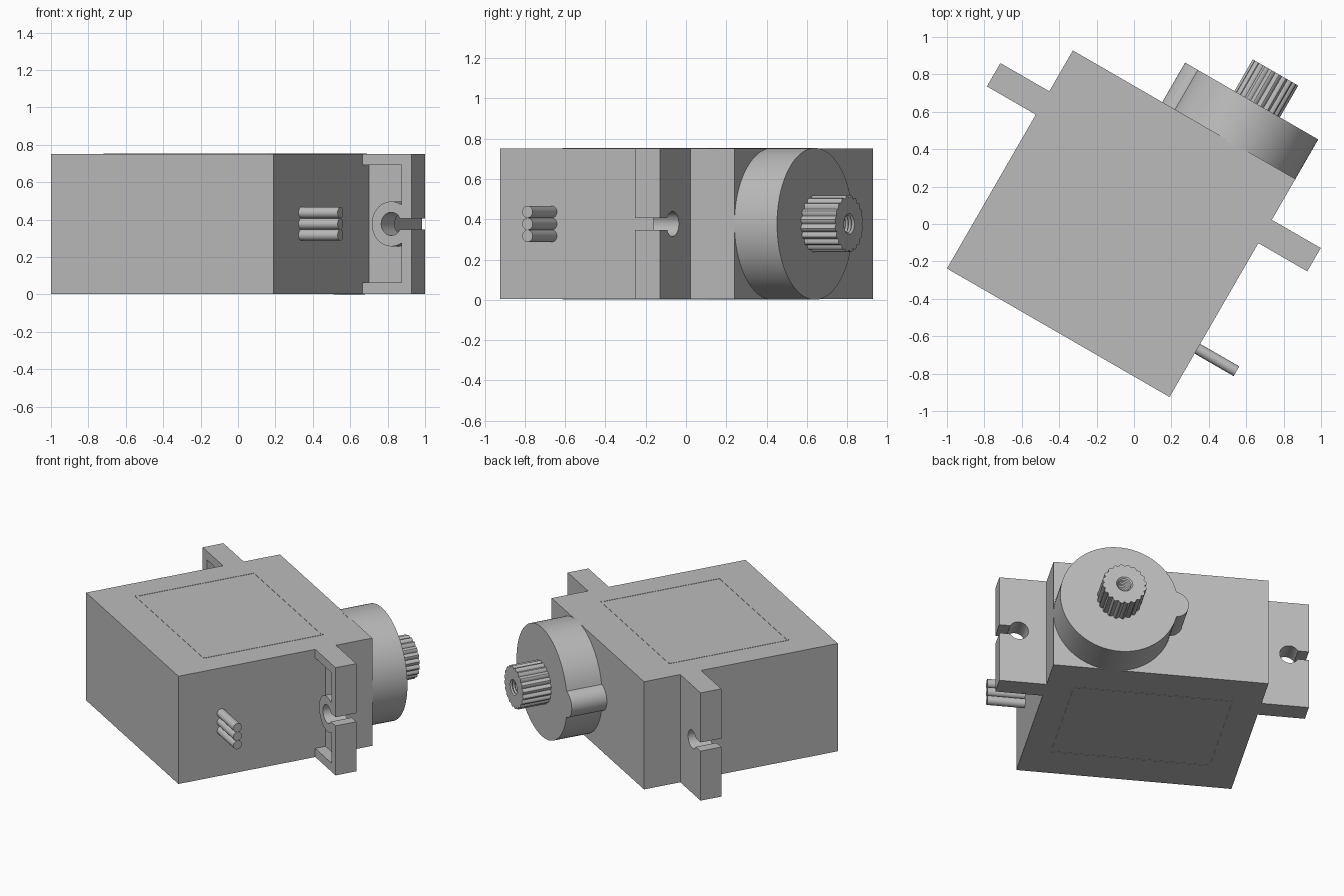
import bpy, bmesh
from math import sin, cos, pi, radians, acos
from mathutils import Matrix, Vector

if "Cube" in bpy.data.objects:
    bpy.data.objects.remove(bpy.data.objects["Cube"])

grey = bpy.data.materials.new("plain grey")
grey.use_nodes = True
colour = (0.5, 0.5, 0.5, 1)
grey.diffuse_color = colour
grey.node_tree.nodes["Principled BSDF"].inputs["Base Color"].default_value = colour

TURN = Matrix.Rotation(radians(-30), 4, 'Z')   # whole servo sits turned on the ground
MID = 0.377                                    # half height
LEFT, RIGHT, REAR, FACE = -0.747, 0.627, -0.706, 0.64
CENTRE = (LEFT + RIGHT) / 2


def extrude(name, outline, axis, start, end):
    """Extrude a 2D outline along x, y or z; other two coordinates come from the outline."""
    bm = bmesh.new()
    verts = []
    for p in outline:
        co = list(p)
        co.insert(axis, start)
        verts.append(bm.verts.new(co))
    face = bm.faces.new(verts)
    out = bmesh.ops.extrude_face_region(bm, geom=[face])
    step = Vector((0, 0, 0))
    step[axis] = end - start
    bmesh.ops.translate(bm, vec=step,
                        verts=[g for g in out["geom"] if isinstance(g, bmesh.types.BMVert)])
    bmesh.ops.recalc_face_normals(bm, faces=bm.faces)
    bm.transform(TURN)
    mesh = bpy.data.meshes.new(name)
    bm.to_mesh(mesh)
    bm.free()
    mesh.materials.append(grey)
    obj = bpy.data.objects.new(name, mesh)
    bpy.context.collection.objects.link(obj)
    return obj


def activate(obj):
    bpy.ops.object.select_all(action='DESELECT')
    obj.select_set(True)
    bpy.context.view_layer.objects.active = obj


def cut(obj, cutter):
    mod = obj.modifiers.new("cut", 'BOOLEAN')
    mod.operation = 'DIFFERENCE'
    mod.solver = 'EXACT'
    mod.object = cutter
    activate(obj)
    bpy.ops.object.modifier_apply(modifier="cut")
    bpy.data.objects.remove(cutter)


def smooth(obj):
    activate(obj)
    bpy.ops.object.shade_smooth_by_angle(angle=radians(30))


def arc(cx, cy, r, a, b, n):
    return [(cx + r * cos(a + (b - a) * i / n), cy + r * sin(a + (b - a) * i / n))
            for i in range(n + 1)]


def rect(a, b, c, d):
    return [(a, c), (b, c), (b, d), (a, d)]


def both_halves(half):
    """Complete an upper half outline whose ends lie on the mid height."""
    return half + [(x, 2 * MID - z) for x, z in reversed(half[1:-1])]


# Body
LOW, HIGH = 0.003, 2 * MID - 0.003
extrude("body", rect(LEFT, RIGHT, LOW, HIGH), 1, REAR, FACE)

# Thin raised border on the top and bottom faces
mid_y = (REAR + FACE) / 2
for name, z0, z1 in (("top_border", HIGH - 0.01, HIGH + 0.002),
                     ("bottom_border", LOW - 0.002, LOW + 0.01)):
    w, d, t = 0.507, 0.411, 0.006
    for s in (-1, 1):
        x, y = CENTRE + s * w, mid_y + s * d
        extrude(name + "_side", rect(x - t, x + t, mid_y - d, mid_y + d), 2, z0, z1)
        extrude(name + "_end", rect(CENTRE - w, CENTRE + w, y - t, y + t), 2, z0, z1)

# Mounting ears: slotted plate with a pocket around a screw boss
edge, hole_x, hole_r, boss_r, slot = 0.929, 0.805, 0.062, 0.12, 0.03
wall_x, rim = 0.868, 0.06
slot_angle = acos((hole_r ** 2 - slot ** 2) ** 0.5 / hole_r)
boss_angle = acos((wall_x - hole_x) / boss_r)
plate = both_halves([(0.6, MID), (0.6, HIGH), (edge, HIGH), (edge, MID + slot)]
                    + arc(hole_x, MID, hole_r, slot_angle, pi, 16))
pocket = both_halves(arc(hole_x, MID, boss_r, pi, boss_angle, 20)
                     + [(wall_x, HIGH - rim), (0.58, HIGH - rim), (0.58, MID)])
for name, flip in (("left_mounting_ear", False), ("right_mounting_ear", True)):
    def side(pts):
        return [(2 * CENTRE - x, z) for x, z in pts] if flip else pts
    ear = extrude(name, side(plate), 1, 0.244, 0.388)
    cut(ear, extrude("pocket_cutter", side(pocket), 1, 0.2, 0.316))
    smooth(ear)

# Gear housing: large round with a small lobe at its side
R, r, dist, gear_x = MID, 0.09, 0.355, RIGHT - MID
meet = (dist ** 2 + R ** 2 - r ** 2) / (2 * dist)
big, small = acos(meet / R), acos((meet - dist) / r)
housing = (arc(gear_x, MID, R, pi + big, 3 * pi - big, 72)
           + arc(gear_x - dist, MID, r, pi - small, pi + small, 20)[1:-1])
smooth(extrude("gear_housing", housing, 1, FACE - 0.01, 0.884))

# Splined output shaft
teeth, shaft_r = 20, 0.142
spline = []
for i in range(teeth * 6):
    a = 2 * pi * i / (teeth * 6)
    rad = shaft_r - 0.014 * (1 - abs(sin(a * teeth / 2)))
    spline.append((gear_x + rad * cos(a), MID + rad * sin(a)))
shaft = extrude("output_shaft", spline, 1, 0.87, 1.08)

# Threaded screw hole, cut by a lathed zigzag
TIP, PITCH, TURNS = 1.08, 0.018, 8
rings = [(TIP + 0.02, 0.052)]
for k in range(TURNS):
    rings += [(TIP - k * PITCH, 0.052), (TIP - (k + 0.5) * PITCH, 0.042)]
bm = bmesh.new()
loops = []
for y, rad in rings:
    loops.append([bm.verts.new((x, y, z)) for x, z in arc(gear_x, MID, rad, 0, 2 * pi, 32)[:-1]])
for a, b in zip(loops, loops[1:]):
    for i in range(32):
        j = (i + 1) % 32
        bm.faces.new((a[i], a[j], b[j], b[i]))
bm.faces.new(loops[0])
bm.faces.new(loops[-1])
bmesh.ops.recalc_face_normals(bm, faces=bm.faces)
bm.transform(TURN)
mesh = bpy.data.meshes.new("thread_cutter")
bm.to_mesh(mesh)
bm.free()
mesh.materials.append(grey)
thread = bpy.data.objects.new("thread_cutter", mesh)
bpy.context.collection.objects.link(thread)
cut(shaft, thread)
smooth(shaft)

# Three cable stubs stacked on the left side
for i in (-1, 0, 1):
    wire = arc(-0.408, MID + i * 0.06, 0.03, 0, 2 * pi, 24)[:-1]
    smooth(extrude("cable", wire, 0, RIGHT - 0.01, 0.868))
